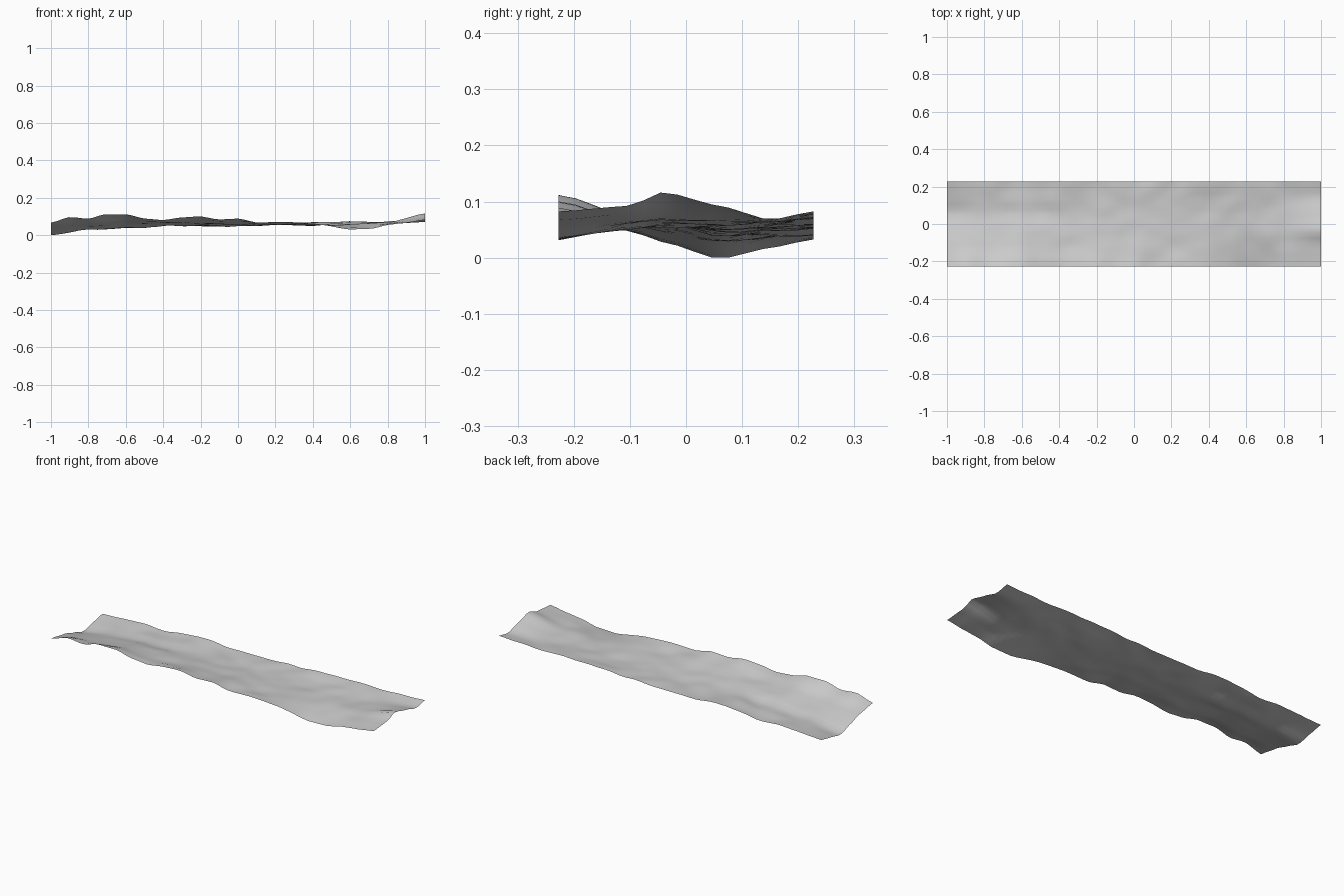
import bpy
import bmesh
from mathutils import Vector, noise

default = bpy.data.objects.get("Cube")
if default:
    bpy.data.objects.remove(default, do_unlink=True)

# Lengthwise height profiles in hundredths, each evenly spaced along x, keyed by y
PROFILES = {
    -0.227: [7, 10, 9, 11.5, 11.5, 9, 8.5, 10, 10, 8.5, 9, 7.5, 7, 7, 6.5, 5, 3, 3.5, 6, 7, 8.5],
    -0.1: [5, 6, 7.5, 7, 7, 6.5, 6, 6, 5.5, 6.5, 9.5],
    -0.04: [3, 5, 6.5, 6.5, 6.5, 6, 6, 6, 6, 7, 12],
    0.06: [0, 3, 4, 5, 5.5, 5, 5.5, 5.5, 6, 6.5, 9.5],
    0.15: [2, 4, 4, 6, 5, 5.5, 6, 6, 7, 6.5, 7],
    0.227: [3.5, 4.5, 4.5, 7, 5.5, 5.5, 6, 7.5, 7.5, 7.5, 8.5],
}
ROWS = sorted(PROFILES)


def blend(a, b, t):
    """Eased mix between two heights."""
    s = t * t * (3 - 2 * t)
    return a + (b - a) * (s + t) / 2


def along(values, x):
    f = min(max((x + 1) / 2, 0), 1) * (len(values) - 1)
    i = min(int(f), len(values) - 2)
    return blend(values[i], values[i + 1], f - i)


def height(x, y):
    y = min(max(y, ROWS[0]), ROWS[-1])
    k = max(i for i in range(len(ROWS) - 1) if ROWS[i] <= y)
    y0, y1 = ROWS[k], ROWS[k + 1]
    z = blend(along(PROFILES[y0], x), along(PROFILES[y1], x), (y - y0) / (y1 - y0))
    # Small bumps, fading out at the two ends
    bump = noise.noise(Vector((x * 9, y * 12, 3))) * 0.8 * (1 - x ** 6)
    return (z + bump) / 100


# Rough ground strip: one thin sheet
mesh = bpy.data.meshes.new("ground_strip")
bm = bmesh.new()
bmesh.ops.create_grid(bm, x_segments=64, y_segments=15, size=1)
for v in bm.verts:
    v.co.y *= ROWS[-1]
    v.co.z = height(v.co.x, v.co.y)
low = min(v.co.z for v in bm.verts)
for v in bm.verts:
    v.co.z -= low
for f in bm.faces:
    f.smooth = True
bm.to_mesh(mesh)
bm.free()
strip = bpy.data.objects.new("ground_strip", mesh)
bpy.context.collection.objects.link(strip)

# Plain grey
grey = bpy.data.materials.new("plain_grey")
grey.use_nodes = True
colour = (0.6, 0.6, 0.6, 1)
grey.diffuse_color = colour
grey.node_tree.nodes["Principled BSDF"].inputs["Base Color"].default_value = colour
mesh.materials.append(grey)
